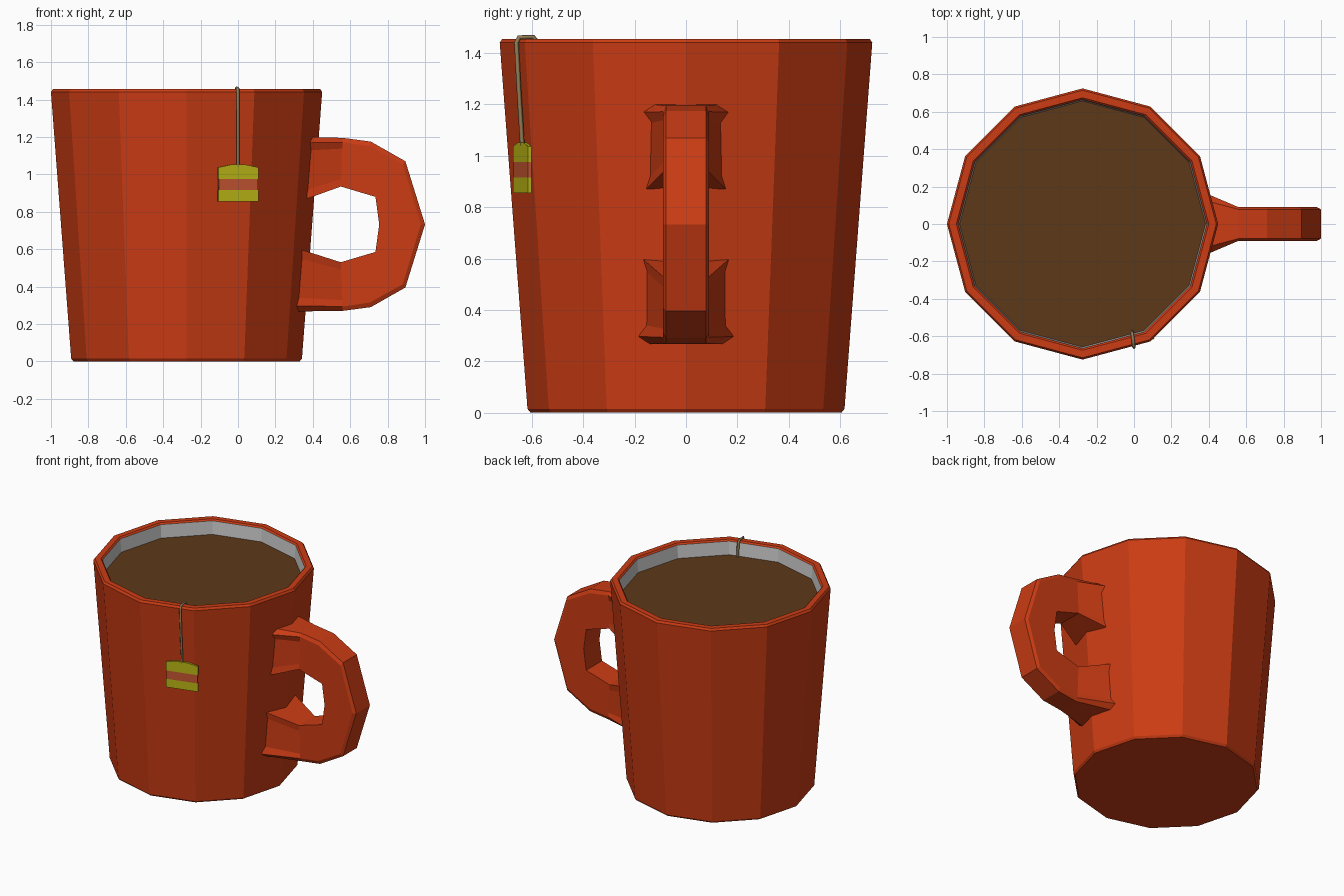
import bpy, bmesh
from math import sin, cos, pi, radians
from mathutils import Matrix

if "Cube" in bpy.data.objects:
    bpy.data.objects.remove(bpy.data.objects["Cube"])

CX, SIDES = -0.275, 12


def material(name, rgb):
    m = bpy.data.materials.new(name)
    m.diffuse_color = (*rgb, 1)
    m.use_nodes = True
    m.node_tree.nodes["Principled BSDF"].inputs["Base Color"].default_value = m.diffuse_color
    return m


RED = material("red_glaze", (0.60, 0.045, 0.007))
TEA = material("tea_brown", (0.107, 0.04, 0.009))
YELLOW = material("tag_yellow", (0.50, 0.47, 0.008))
BAND = material("tag_red", (0.55, 0.09, 0.03))
CORD = material("string_tan", (0.28, 0.20, 0.09))


def make(name, rings, mat=None, cap_start=True, cap_end=True, close=False):
    """Skin a list of closed rings; optionally cap the ends."""
    bm = bmesh.new()
    loops = [[bm.verts.new(p) for p in r] for r in rings]
    pairs = list(zip(loops, loops[1:])) + ([(loops[-1], loops[0])] if close else [])
    for a, b in pairs:
        for i in range(len(a)):
            j = (i + 1) % len(a)
            bm.faces.new((a[i], a[j], b[j], b[i]))
    if cap_start:
        bm.faces.new(loops[0][::-1])
    if cap_end:
        bm.faces.new(loops[-1])
    if len(rings) > 1 and (cap_start and cap_end):
        bmesh.ops.recalc_face_normals(bm, faces=bm.faces)
    me = bpy.data.meshes.new(name)
    bm.to_mesh(me)
    bm.free()
    ob = bpy.data.objects.new(name, me)
    bpy.context.collection.objects.link(ob)
    if mat:
        me.materials.append(mat)
    return ob


def ring(r, z):
    return [(CX + r * cos(2 * pi * i / SIDES), r * sin(2 * pi * i / SIDES), z)
            for i in range(SIDES)]


# Mug shell, from the base up over the rim
make("mug_body", [ring(r, z) for r, z in
                  [(0.605, 0), (0.617, 0.015), (0.725, 1.44), (0.715, 1.455),
                   (0.675, 1.455), (0.665, 1.445)]], RED, cap_end=False)
# Bare grey lining and the tea surface
make("mug_lining", [ring(0.665, 1.445), ring(0.565, 0.07)], cap_start=False)
make("tea", [ring(0.659, 1.35)], TEA, cap_start=False)

# Handle: outer and inner outline of the upper half, mirrored for the lower
MID = 0.7325
upper = [((0.37, 1.20), (0.37, 0.87), 0.14), ((0.56, 1.195), (0.55, 0.935), 0.09),
         ((0.71, 1.175), (0.65, 0.905), 0.09), ((0.895, 1.07), (0.735, 0.88), 0.09),
         ((1.0, MID), (0.755, MID), 0.09)]
lower = [((o[0], 2 * MID - o[1]), (i[0], 2 * MID - i[1]), w) for o, i, w in upper[-2::-1]]
lower[-1] = ((0.315, 0.267), (0.33, 0.60), 0.155)


def section(o, i, w):
    """Box section whose outer corners are chamfered."""
    def at(t, y):
        return (o[0] + (i[0] - o[0]) * t, y, o[1] + (i[1] - o[1]) * t)
    flare = 0.03 if w > 0.1 else 0
    return [at(0, 0), at(0, w - 0.012), at(0.09, w + flare), at(0.22, w), at(0.85, w),
            at(1, w + flare / 2), at(1, -w - flare / 2), at(0.85, -w), at(0.22, -w),
            at(0.09, -w - flare), at(0, -w + 0.012)]


make("handle", [section(*s) for s in upper + lower], RED)

# Tea tag: three stacked bands, turned to lie along its facet of the mug
turn = Matrix.Translation((0, -0.637, 0)) @ Matrix.Rotation(radians(15), 4, 'Z')


def tag_part(name, outline, mat):
    ob = make(name, [[(x, y, z) for x, z in outline] for y in (-0.007, 0.007)], mat)
    ob.data.transform(turn)


def band(z0, z1, w=0.111):
    return [(-w, z0), (w, z0), (w, z1), (-w, z1)]


tag_part("tag_bottom", band(0.855, 0.915), YELLOW)
tag_part("tag_band", band(0.915, 0.975, 0.108), BAND)
tag_part("tag_top", [(-0.111, 0.975), (0.111, 0.975), (0.111, 1.037), (0.04, 1.052),
                     (-0.04, 1.052), (-0.111, 1.037)], YELLOW)

# String from the tag, over the rim and down into the tea
curve = bpy.data.curves.new("string", 'CURVE')
curve.dimensions = '3D'
curve.bevel_depth = 0.009
curve.bevel_resolution = 0
curve.use_fill_caps = True
spline = curve.splines.new('POLY')
path = [(0, -0.637, 1.04), (0, -0.65, 1.25), (0, -0.66, 1.44), (-0.002, -0.65, 1.461),
        (-0.008, -0.595, 1.463), (-0.01, -0.581, 1.445), (-0.01, -0.575, 1.33)]
spline.points.add(len(path) - 1)
for p, co in zip(spline.points, path):
    p.co = (*co, 1)
curve.materials.append(CORD)
bpy.context.collection.objects.link(bpy.data.objects.new("string", curve))
